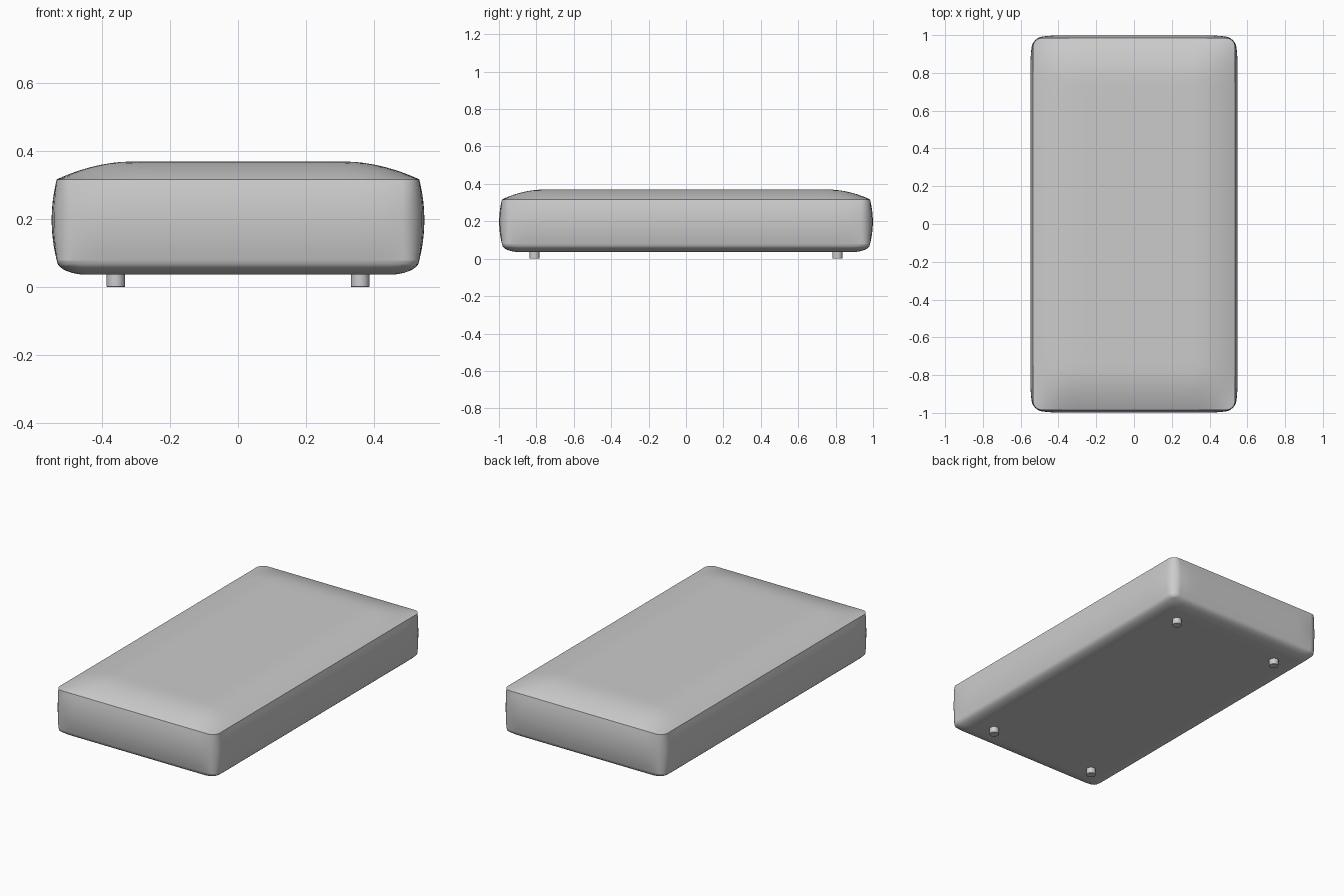
import bpy, bmesh, math

if "Cube" in bpy.data.objects:
    bpy.data.objects.remove(bpy.data.objects["Cube"])

HX, HY = 0.534, 0.984        # half size at the seams
Z_LOW, Z_HIGH = 0.078, 0.317  # seam heights
RADIUS = 0.045


def outline(hx, hy, r, n_side=24, n_arc=6):
    """Rounded rectangle, points denser towards the corners."""
    pts = []
    corners = [(1, 1, 0), (-1, 1, 90), (-1, -1, 180), (1, -1, 270)]
    arcs = []
    for sx, sy, a0 in corners:
        cx, cy = sx * (hx - r), sy * (hy - r)
        arcs.append([(cx + r * math.cos(math.radians(a0 + 90 * i / n_arc)),
                      cy + r * math.sin(math.radians(a0 + 90 * i / n_arc)))
                     for i in range(n_arc + 1)])
    for k, arc in enumerate(arcs):
        pts += arc
        (x0, y0), (x1, y1) = arc[-1], arcs[(k + 1) % 4][0]
        for i in range(1, n_side):
            t = 0.5 - 0.5 * math.cos(math.pi * i / n_side)
            pts.append((x0 + (x1 - x0) * t, y0 + (y1 - y0) * t))
    return pts


def ease(d, width):
    t = min(1.0, max(0.0, d / width))
    return 1 - (1 - t) ** 2


def dome(d, width):
    t = min(1.0, max(0.0, d / width))
    return math.sqrt(1 - (1 - t) ** 2)


def cap_ring(inset, top):
    ring = []
    for x, y in outline(HX - inset, HY - inset, RADIUS):
        dx, dy = HX - abs(x), HY - abs(y)
        if top:
            z = Z_HIGH + 0.053 * ease(dx, 0.23) * ease(dy, 0.23)
        else:
            z = Z_LOW - 0.042 * dome(dx, 0.09) * dome(dy, 0.09)
        ring.append((x, y, z))
    return ring


def wall_ring(t):
    """Side panels bulge at mid height and stay pinched at the corners."""
    bulge = 0.015 * (1 - (2 * t - 1) ** 2)
    ring = []
    for x, y in outline(HX, HY, RADIUS):
        ox = bulge * x / HX * ease(HY - abs(y), 0.15) * (abs(x) > HX - RADIUS)
        oy = bulge * y / HY * ease(HX - abs(x), 0.15) * (abs(y) > HY - RADIUS)
        ring.append((x + ox, y + oy, Z_LOW + (Z_HIGH - Z_LOW) * t))
    return ring


# Upholstered cushion: underside, bulging walls, crowned top
low_insets = [0.35, 0.2, 0.09, 0.075, 0.06, 0.045, 0.03, 0.018, 0.009, 0.003]
top_insets = [0.01, 0.025, 0.045, 0.07, 0.1, 0.13, 0.16, 0.19, 0.23, 0.28, 0.35]
rings = [cap_ring(d, False) for d in low_insets]
rings += [wall_ring(i / 12) for i in range(13)]
rings += [cap_ring(d, True) for d in top_insets]

bm = bmesh.new()
vert_rings = [[bm.verts.new(p) for p in ring] for ring in rings]
for a, b in zip(vert_rings, vert_rings[1:]):
    n = len(a)
    for i in range(n):
        j = (i + 1) % n
        bm.faces.new((a[i], a[j], b[j], b[i]))
bm.faces.new(vert_rings[0][::-1])
bm.faces.new(vert_rings[-1])
# Sharp piping seams above and below the walls
for ring in (vert_rings[len(low_insets)], vert_rings[len(low_insets) + 12]):
    for i, v in enumerate(ring):
        bm.edges.get((v, ring[(i + 1) % len(ring)])).smooth = False
for f in bm.faces:
    f.smooth = True
bmesh.ops.recalc_face_normals(bm, faces=bm.faces)
mesh = bpy.data.meshes.new("cushion")
bm.to_mesh(mesh)
bm.free()
cushion = bpy.data.objects.new("cushion", mesh)
bpy.context.collection.objects.link(cushion)

# Four short round feet
for sx, side in ((-1, "left"), (1, "right")):
    for sy, end in ((-1, "front"), (1, "back")):
        bpy.ops.mesh.primitive_cylinder_add(
            vertices=32, radius=0.027, depth=0.045,
            location=(sx * 0.36, sy * 0.81, 0.0225))
        foot = bpy.context.object
        foot.name = f"{end}_{side}_foot"
        bevel = foot.modifiers.new("soft_rim", 'BEVEL')
        bevel.width = 0.002
        bevel.segments = 2
        bpy.ops.object.shade_smooth_by_angle(angle=math.radians(40))
